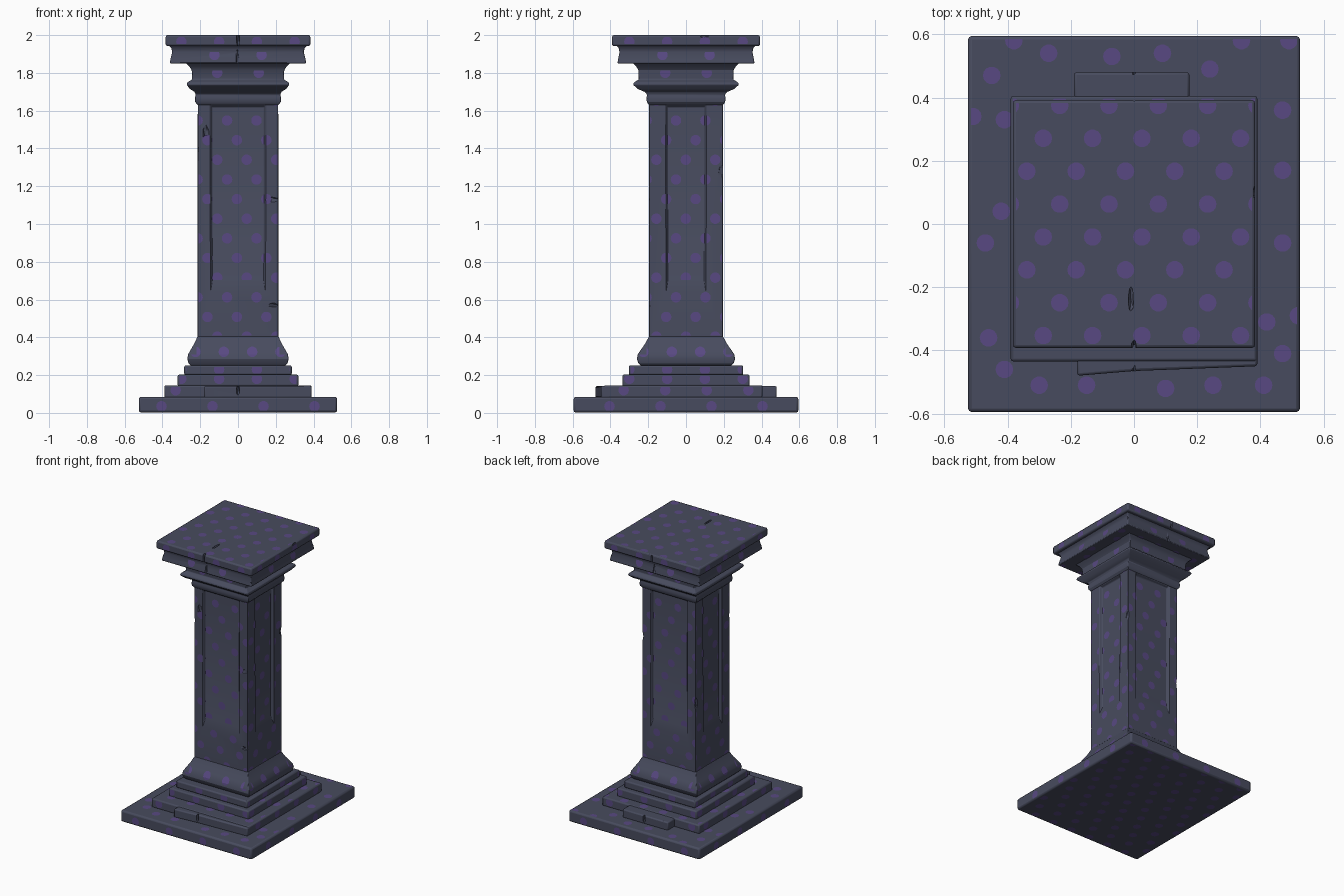
import bpy, bmesh, math, random
from mathutils import Vector

random.seed(4)
cube = bpy.data.objects.get("Cube")
if cube:
    bpy.data.objects.remove(cube, do_unlink=True)


def material(name, rgb):
    m = bpy.data.materials.new(name)
    m.use_nodes = True
    m.diffuse_color = (*rgb, 1)
    m.node_tree.nodes["Principled BSDF"].inputs["Base Color"].default_value = (*rgb, 1)
    return m


stone = material("slate_stone", (0.064, 0.071, 0.112))
purple = material("purple_spots", (0.098, 0.066, 0.225))


def make_object(name, bm, mat):
    mesh = bpy.data.meshes.new(name)
    bm.to_mesh(mesh)
    bm.free()
    mesh.materials.append(mat)
    ob = bpy.data.objects.new(name, mesh)
    bpy.context.collection.objects.link(ob)
    return ob


def rect(hx, hy, z, cy=0):
    return [(-hx, cy - hy, z), (hx, cy - hy, z), (hx, cy + hy, z), (-hx, cy + hy, z)]


def finish(ob, bevel):
    bpy.ops.object.select_all(action="DESELECT")
    ob.select_set(True)
    bpy.context.view_layer.objects.active = ob
    bpy.ops.object.shade_smooth_by_angle(angle=math.radians(30))
    mod = ob.modifiers.new("worn_edges", "BEVEL")
    mod.width, mod.segments = bevel, 2
    mod.limit_method, mod.angle_limit = "ANGLE", math.radians(35)
    return ob


def loft(name, rings, bevel=0.008):
    """Skin matching rings from bottom to top and close both ends."""
    bm = bmesh.new()
    loops = [[bm.verts.new(p) for p in ring] for ring in rings]
    n = len(loops[0])
    for low, high in zip(loops, loops[1:]):
        for i in range(n):
            j = (i + 1) % n
            bm.faces.new((low[i], low[j], high[j], high[i]))
    bm.faces.new(loops[0][::-1])
    bm.faces.new(loops[-1])
    return finish(make_object(name, bm, stone), bevel)


def slab(name, hx, hy, z0, z1, cy=0, bevel=0.009):
    return loft(name, [rect(hx, hy, z0, cy), rect(hx, hy, z1, cy)], bevel)


def prism(name, points, z0, z1):
    return loft(name, [[(x, y, z) for x, y in points] for z in (z0, z1)])


# Stepped base
slab("plinth", 0.525, 0.595, 0.002, 0.085, bevel=0.012)
slab("lower_step", 0.39, 0.42, 0.08, 0.146, cy=-0.015)
front_block = prism("front_step_block",
                    [(-0.18, -0.48), (0, -0.465), (0.39, -0.45), (0.39, -0.4), (-0.18, -0.4)],
                    0.08, 0.142)
back_block = prism("back_step_block",
                   [(-0.19, 0.38), (0.175, 0.38), (0.175, 0.48), (-0.19, 0.48)], 0.08, 0.142)
slab("middle_step", 0.32, 0.337, 0.14, 0.203)
slab("upper_step", 0.285, 0.303, 0.2, 0.252)

# Shaft with a splayed sunken panel on each side
SX, SY, BOTTOM, TOP = 0.213, 0.195, 0.38, 1.645
SILL, LINTEL, DEPTH = 0.65, 1.63, 0.02
FRONT_W, SIDE_W = 0.145, 0.105
bm = bmesh.new()
bmesh.ops.create_cube(bm, size=1)
for v in bm.verts:
    v.co = (v.co.x * 2 * SX, v.co.y * 2 * SY, TOP if v.co.z > 0 else BOTTOM)
bm.normal_update()
for face in [f for f in bm.faces if abs(f.normal.z) < 0.5]:
    n = face.normal.copy()
    a = 0 if abs(n.y) > 0.5 else 1
    width = FRONT_W if a == 0 else SIDE_W
    for half, low, high, sink in ((width, SILL, LINTEL, 0), (width - 0.006, 0.7, 1.62, DEPTH)):
        bmesh.ops.inset_region(bm, faces=[face], thickness=0.01)
        for v in face.verts:
            co = v.co.copy()
            co[a] = math.copysign(half, co[a])
            co[1 - a] = n[1 - a] * ((SY if a == 0 else SX) - sink)
            co.z = high if co.z > 1 else low
            v.co = co
bmesh.ops.recalc_face_normals(bm, faces=bm.faces)
shaft = finish(make_object("shaft", bm, stone), 0.005)

# Mouldings at the foot and head of the shaft
loft("foot_moulding", [rect(*r) for r in (
    (0.245, 0.235, 0.245), (0.262, 0.252, 0.262), (0.268, 0.26, 0.285), (0.264, 0.255, 0.31),
    (0.247, 0.235, 0.34), (0.23, 0.214, 0.37), (0.214, 0.196, 0.405))], 0.004)
loft("collar", [rect(*r) for r in (
    (0.214, 0.196, 1.63), (0.226, 0.207, 1.645), (0.229, 0.21, 1.665), (0.224, 0.206, 1.685),
    (0.23, 0.22, 1.7), (0.255, 0.255, 1.715), (0.272, 0.28, 1.737), (0.268, 0.275, 1.75),
    (0.243, 0.25, 1.765), (0.245, 0.252, 1.815), (0.258, 0.264, 1.835), (0.28, 0.285, 1.855))], 0.004)

# Capital
cap_block = loft("capital_block", [rect(*r) for r in (
    (0.361, 0.363, 1.85), (0.358, 0.36, 1.87), (0.348, 0.352, 1.91),
    (0.353, 0.356, 1.93), (0.365, 0.368, 1.945))], 0.006)
cap_slab = slab("capital_slab", 0.383, 0.392, 1.942, 2.0, bevel=0.01)


# Cracks and chips, cut with hidden shards
def carve(target, name, shards):
    bm = bmesh.new()
    for center, size in shards:
        made = bmesh.ops.create_icosphere(bm, subdivisions=1, radius=1)["verts"]
        for v in made:
            v.co = Vector([c + k * s * random.uniform(0.8, 1.2)
                           for c, k, s in zip(center, v.co, size)])
    cutter = make_object(name, bm, stone)
    cutter.hide_render = True
    cutter.hide_viewport = True
    mod = target.modifiers.new("chips", "BOOLEAN")
    mod.operation, mod.solver, mod.object = "DIFFERENCE", "EXACT", cutter
    mod.use_self = True


carve(cap_slab, "slab_crack_cutter", [
    ((0, -0.39, 1.98), (0.009, 0.03, 0.05)), ((-0.01, -0.24, 2.0), (0.01, 0.045, 0.012)),
    ((0, 0.4, 1.97), (0.009, 0.02, 0.05)), ((0.385, 0.1, 2.0), (0.01, 0.03, 0.02))])
carve(cap_block, "block_crack_cutter", [
    ((s * 0.004, s * 0.365, 1.89), (0.009, 0.018, 0.06)) for s in (-1, 1)])
carve(shaft, "shaft_chip_cutter", [
    ((-0.17, -0.197, 1.48), (0.02, 0.012, 0.05)), ((-0.22, -0.19, 1.4), (0.013, 0.02, 0.035)),
    ((0.18, -0.197, 1.13), (0.04, 0.01, 0.014)), ((0.19, -0.197, 0.57), (0.03, 0.01, 0.012)),
    ((0.216, 0.19, 1.28), (0.012, 0.02, 0.04)), ((-0.216, 0.19, 0.9), (0.012, 0.02, 0.05))])
carve(front_block, "front_step_crack_cutter", [((0, -0.47, 0.12), (0.01, 0.03, 0.035))])
carve(back_block, "back_step_crack_cutter", [((0, 0.48, 0.12), (0.01, 0.02, 0.035))])

# Painted spots, clipped to the edges of each flat surface
spots = bmesh.new()
STEP, ROW, R, LIFT = 0.156, 0.104, 0.028, 0.0015
# For each axis: first spot and the sideways drift of each row
START = ((-0.053, 1.236, 1 / 3), (-0.058, 1.236, -1 / 3), (0.233, 0.063, 1 / 3))


def clip(ring, k, limit, side):
    """Keep the part of a polygon on one side of a limit."""
    out = []
    for p, q in zip(ring, ring[1:] + ring[:1]):
        dp, dq = (p[k] - limit) * side, (q[k] - limit) * side
        if dp >= 0:
            out.append(p)
        if dp * dq < 0:
            out.append(p.lerp(q, dp / (dp - dq)))
    return out


def spot(axis, sign, depths, u, v, bounds):
    u0, u1, v0, v1 = bounds
    angles = [math.tau * k / 14 for k in range(14)]
    ring = [Vector((u + R * math.cos(t), v + R * math.sin(t))) for t in angles]
    for k, limit, side in ((0, u0, 1), (0, u1, -1), (1, v0, 1), (1, v1, -1)):
        ring = clip(ring, k, limit, side)
    if len(ring) < 3:
        return
    corners = []
    for p in ring:
        blend = (p.y - v0) / (v1 - v0)
        co = list(p)
        co.insert(axis, sign * (depths[0] + (depths[1] - depths[0]) * blend + LIFT))
        corners.append(spots.verts.new(co))
    face = spots.faces.new(corners)
    face.normal_update()
    if face.normal[axis] * sign < 0:
        face.normal_flip()


def paint(axis, sign, depth, *bounds):
    """Fill a flat surface with drifting rows."""
    u_start, v_start, drift = START[axis]
    for j in range(-14, 8):
        for i in range(-5, 6):
            u = u_start + (i + j * drift - round(j * drift)) * STEP
            spot(axis, sign, (depth, depth), u, v_start + j * ROW, bounds)


# Flat tops and undersides
paint(2, 1, 2.0, -0.373, 0.373, -0.382, 0.382)
paint(2, 1, 0.146, -0.382, 0.382, -0.427, 0.397)
paint(2, 1, 0.203, -0.312, 0.312, -0.329, 0.329)
paint(2, -1, -0.002, -0.51, 0.51, -0.58, 0.58)
paint(2, -1, -1.85, -0.35, 0.35, -0.352, 0.352)

# Loose spots around the plinth top
for u, v in ((-0.38, 0.58), (-0.27, 0.54), (-0.07, 0.53), (0.09, 0.54), (0.24, 0.49),
             (0.34, 0.58), (0.49, 0.58), (0.47, 0.17), (-0.45, 0.47), (-0.41, 0.33),
             (-0.51, 0.34), (-0.42, 0.04), (-0.47, -0.06), (0.47, -0.06), (0.42, -0.31),
             (0.52, -0.29), (0.47, -0.41), (-0.46, -0.36), (-0.41, -0.46), (-0.3, -0.51),
             (-0.15, -0.51), (0.1, -0.52), (0.25, -0.51), (0.41, -0.51), (0.47, 0.36)):
    spot(2, 1, (0.085, 0.085), u, v, (-0.515, 0.515, -0.585, 0.585))

for sign in (-1, 1):
    # Shaft panels, rails and corner strips
    for axis, deep, side, width in ((1, SY, SX, FRONT_W), (0, SX, SY, SIDE_W)):
        edge, w = side - 0.005, width - 0.008
        paint(axis, sign, deep - DEPTH, -w, w, 0.703, 1.618)
        paint(axis, sign, deep, -edge, edge, 0.41, SILL - 0.003)
        paint(axis, sign, deep, -edge, -width - 0.003, SILL, LINTEL)
        paint(axis, sign, deep, width + 0.003, edge, SILL, LINTEL)
    # One row on each slab edge, step riser, foot band, neck and capital band
    for hx, hy, z0, z1, lean, height, gap in (
            (0.525, 0.595, 0.012, 0.074, 0, 0.035, 0.27),
            (0.39, 0.42 - sign * 0.015, 0.087, 0.138, 0, 0.12, 0.22),
            (0.32, 0.337, 0.15, 0.195, 0, 0.18, 0.2), (0.285, 0.303, 0.208, 0.244, 0, 0.23, 0.2),
            (0.268, 0.26, 0.285, 0.31, 0.004, 0.323, 0.15),
            (0.264, 0.255, 0.31, 0.37, 0.035, 0.323, 0.15),
            (0.245, 0.252, 1.768, 1.813, 0, 1.8, 0.22),
            (0.361, 0.363, 1.857, 1.91, 0.012, 1.895, 0.25),
            (0.383, 0.392, 1.952, 1.99, 0, 1.965, 0.2)):
        for axis, deep, half in ((1, hy, hx), (0, hx, hy)):
            trim = half - lean - 0.01
            for i in range(-3, 3):
                spot(axis, sign, (deep, deep - lean), (i + 0.5) * gap, height,
                     (-trim, trim, z0, z1))
make_object("painted_spots", spots, purple)
